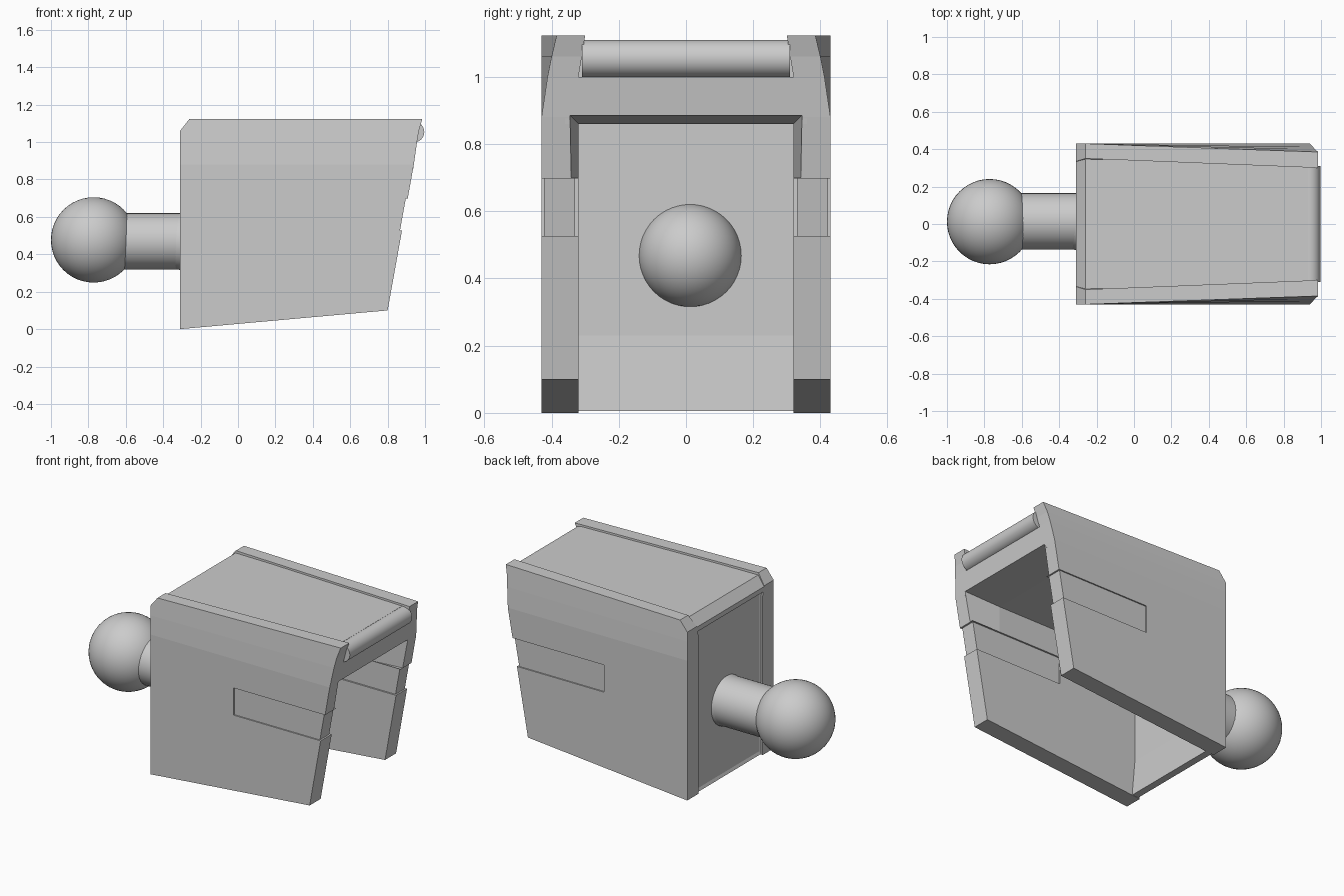
import bpy, bmesh, math
from mathutils import Matrix

cube = bpy.data.objects.get("Cube")
if cube:
    bpy.data.objects.remove(cube)

grey = bpy.data.materials.new("light_grey")
grey.use_nodes = True
grey.diffuse_color = (0.6, 0.6, 0.6, 1)
grey.node_tree.nodes["Principled BSDF"].inputs["Base Color"].default_value = grey.diffuse_color


def finish(name, bm):
    bmesh.ops.recalc_face_normals(bm, faces=bm.faces)
    mesh = bpy.data.meshes.new(name)
    bm.to_mesh(mesh)
    bm.free()
    mesh.materials.append(grey)
    obj = bpy.data.objects.new(name, mesh)
    bpy.context.collection.objects.link(obj)
    return obj


def loft(name, rings):
    """Skin a closed solid through rings of equal point count."""
    bm = bmesh.new()
    loops = [[bm.verts.new(p) for p in ring] for ring in rings]
    n = len(loops[0])
    for a, b in zip(loops, loops[1:]):
        for i in range(n):
            j = (i + 1) % n
            bm.faces.new((a[i], a[j], b[j], b[i]))
    bm.faces.new(loops[0])
    bm.faces.new(loops[-1])
    return finish(name, bm)


def prism(name, profile, y0, y1):
    """Extrude an (x, z) profile along y."""
    return loft(name, [[(x, y, z) for x, z in profile] for y in (y0, y1)])


def cut(obj, cutter):
    mod = obj.modifiers.new("cut", "BOOLEAN")
    mod.operation = "DIFFERENCE"
    mod.solver = "EXACT"
    mod.object = cutter
    cutter.hide_render = True
    cutter.hide_set(True)


def smooth(obj):
    bpy.ops.object.select_all(action="DESELECT")
    obj.select_set(True)
    bpy.context.view_layer.objects.active = obj
    bpy.ops.object.shade_smooth_by_angle(angle=math.radians(35))


def cylinder(name, radius, length, centre, axis):
    bm = bmesh.new()
    turn = Matrix.Rotation(math.pi / 2, 4, axis)
    bmesh.ops.create_cone(bm, cap_ends=True, segments=32, radius1=radius, radius2=radius,
                          depth=length, matrix=Matrix.Translation(centre) @ turn)
    obj = finish(name, bm)
    smooth(obj)


def ball(name, radius, centre):
    bm = bmesh.new()
    bmesh.ops.create_uvsphere(bm, u_segments=48, v_segments=24, radius=radius,
                              matrix=Matrix.Translation(centre))
    obj = finish(name, bm)
    smooth(obj)


# Flared mouth of the cavity
def mouth_ring(x, grow):
    y, z = 0.32 + grow, 0.86 + grow
    return [(x, -y, 0.7), (x, y, 0.7), (x, y, z), (x, -y, z)]


mouth = loft("mouth_cutter", [mouth_ring(0.71, 0), mouth_ring(1.05, 0.037)])

# Side walls: back z, front z, back x, front x, outer y back/front, inner y back/front
layers = [
    (0, 0.1, -0.31, 0.8, 0.43, 0.43, 0.32, 0.32),
    (0.88, 0.88, -0.31, 0.94, 0.43, 0.43, 0.32, 0.32),
    (1.0, 1.0, -0.31, 0.957, 0.43, 0.412, 0.32, 0.32),
    (1.06, 1.06, -0.31, 0.967, 0.43, 0.4, 0.335, 0.31),
    (1.123, 1.123, -0.26, 0.985, 0.43, 0.385, 0.35, 0.3),
]
for side, s in (("right", -1), ("left", 1)):
    rings = [[(xb, s * ob, zb), (xf, s * of, zf), (xf, s * nf, zf), (xb, s * nb, zb)]
             for zb, zf, xb, xf, ob, of, nb, nf in layers]
    wall = loft(side + "_wall", rings)
    # Shallow slot wrapping the wall's front edge
    slot = [(0.27, 0.527), (1.0, 0.527), (1.0, 0.698), (0.27, 0.698)]
    edge = [(0.866, 0.527), (1.0, 0.527), (1.0, 0.698), (0.897, 0.698)]
    cut(wall, prism(side + "_outer_slot_cutter", slot, s * 0.422, s * 0.5))
    cut(wall, prism(side + "_inner_slot_cutter", slot, s * 0.25, s * 0.33))
    cut(wall, prism(side + "_edge_slot_cutter", edge, s * 0.25, s * 0.5))
    cut(wall, mouth)

# Roof with a notch at the front for the round bar
roof = prism("roof", [(-0.28, 0.86), (-0.28, 1.025), (-0.31, 1.025), (-0.31, 1.055),
                      (-0.26, 1.11), (0.93, 1.11), (0.93, 1.0), (0.957, 1.0),
                      (0.937, 0.86)], -0.36, 0.36)
cut(roof, mouth)
cylinder("front_bar", 0.056, 0.62, (0.94, 0, 1.054), "X")

# Back panel with a raised border and a slight inner ramp
panel = prism("back_panel", [(-0.3, 0.005), (-0.3, 1.025), (-0.275, 1.025),
                             (-0.275, 0.23), (-0.255, 0.005)], -0.325, 0.325)
bm = bmesh.new()
bm.from_mesh(panel.data)
back = [f for f in bm.faces if f.normal.x < -0.9]
bmesh.ops.inset_region(bm, faces=back, thickness=0.025, depth=-0.008)
bm.to_mesh(panel.data)
bm.free()

# Ball joint
cylinder("joint_peg", 0.15, 0.36, (-0.46, 0.015, 0.47), "Y")
ball("joint_ball", 0.228, (-0.772, 0.0125, 0.477))
ball("inner_peg_end", 0.153, (-0.29, 0.0125, 0.468))
